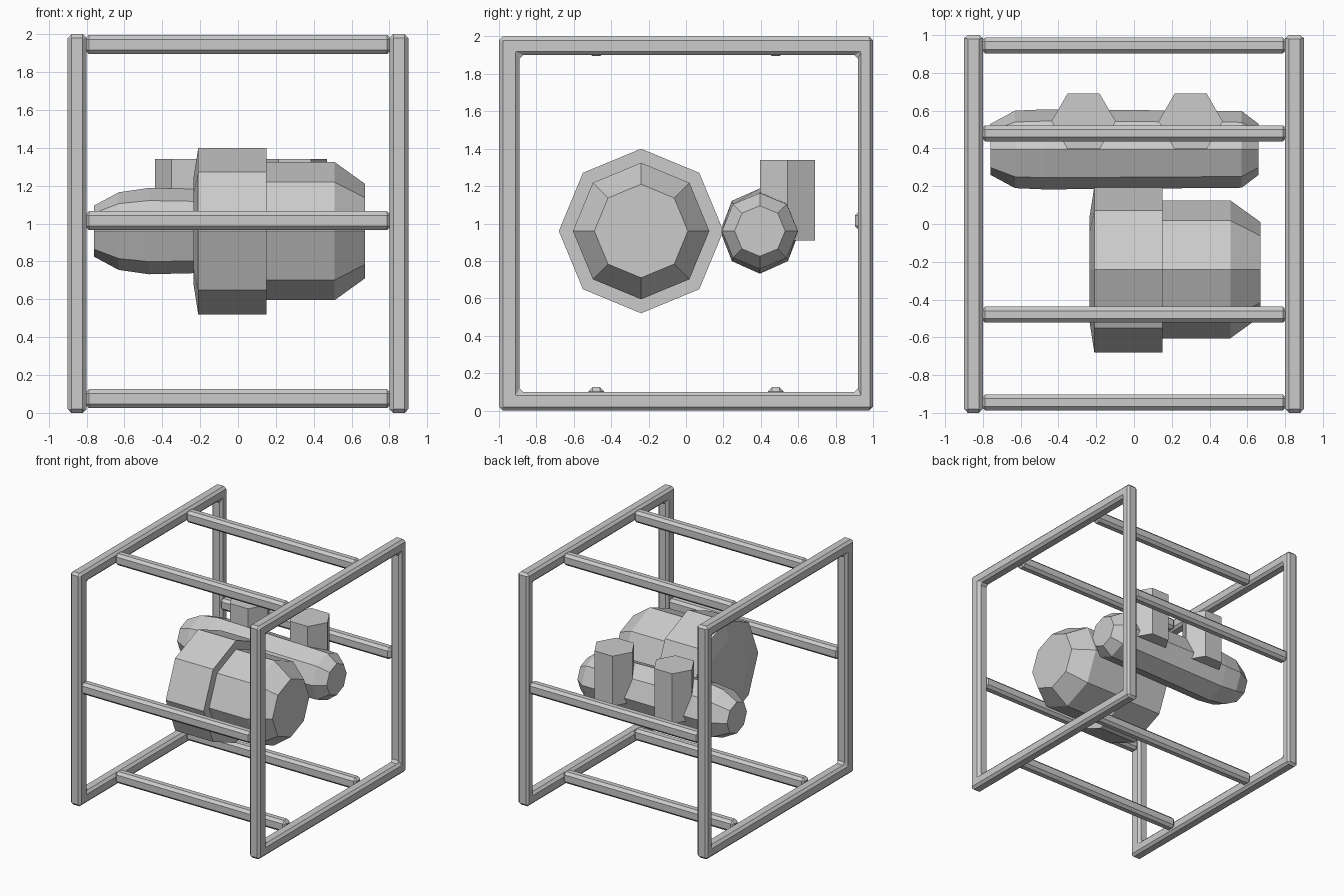
import bpy
import bmesh
from math import cos, sin, tau

cube = bpy.data.objects.get("Cube")
if cube:
    bpy.data.objects.remove(cube, do_unlink=True)

GREY = (0.6, 0.6, 0.6, 1)
grey = bpy.data.materials.new("plain grey")
grey.use_nodes = True
grey.diffuse_color = GREY
grey.node_tree.nodes["Principled BSDF"].inputs["Base Color"].default_value = GREY


def finish(name, bm, bevel=0):
    bmesh.ops.recalc_face_normals(bm, faces=bm.faces)
    mesh = bpy.data.meshes.new(name)
    bm.to_mesh(mesh)
    bm.free()
    mesh.materials.append(grey)
    obj = bpy.data.objects.new(name, mesh)
    bpy.context.collection.objects.link(obj)
    if bevel:
        mod = obj.modifiers.new("chamfer", "BEVEL")
        mod.width = bevel
        mod.segments = 1
        mod.limit_method = "ANGLE"
    return obj


def loft(name, rings, cap=True, bevel=0):
    """Skin a list of point rings; close the ends, or join last to first."""
    bm = bmesh.new()
    loops = [[bm.verts.new(p) for p in ring] for ring in rings]
    pairs = list(zip(loops, loops[1:]))
    if cap:
        bm.faces.new(loops[0])
        bm.faces.new(loops[-1])
    else:
        pairs.append((loops[-1], loops[0]))
    for a, b in pairs:
        n = len(a)
        for i in range(n):
            j = (i + 1) % n
            bm.faces.new((a[i], a[j], b[j], b[i]))
    return finish(name, bm, bevel)


def turned(name, y, z, profile, sides=8):
    """Faceted body along x from (x, y radius, z radius) stations."""
    angles = [tau * i / sides for i in range(sides)]
    return loft(name, [[(x, y + ry * cos(a), z + rz * sin(a)) for a in angles]
                       for x, ry, rz in profile])


def box(name, centre, size, bevel):
    bm = bmesh.new()
    bmesh.ops.create_cube(bm, size=1)
    bmesh.ops.scale(bm, vec=size, verts=bm.verts)
    bmesh.ops.translate(bm, vec=centre, verts=bm.verts)
    return finish(name, bm, bevel)


# Square side frames
outer = [(-1, 0), (1, 0), (1, 2), (-1, 2)]
inner = [(-0.89, 0.1), (0.92, 0.1), (0.92, 1.9), (-0.89, 1.9)]
for side, s in (("left", 1), ("right", -1)):
    xa, xb = s * 0.8, s * 0.9
    loft(side + "_frame",
         [[(xa, *o), (xb, *o), (xb, *i), (xa, *i)] for o, i in zip(outer, inner)],
         cap=False, bevel=0.02)

# Cross bars joining the frames
for end, s in (("front", -1), ("back", 1)):
    for level, y, z in (("top", 0.48, 1.945), ("middle", 0.945, 1.015),
                        ("bottom", 0.48, 0.075)):
        box(f"{end}_{level}_bar", (0, s * y, z), (1.62, 0.085, 0.1), 0.022)

# Large drum with its wide collar
turned("drum_collar", -0.24, 0.96,
       [(-0.235, 0.28, 0.28), (-0.21, 0.44, 0.44), (0.15, 0.44, 0.44)])
turned("drum_body", -0.24, 0.96,
       [(0.14, 0.365, 0.365), (0.51, 0.365, 0.365), (0.67, 0.25, 0.25)])

# Slim tank behind the drum
turned("tank", 0.395, 0.96,
       [(-0.76, 0.135, 0.135), (-0.63, 0.205, 0.205), (-0.47, 0.212, 0.228),
        (0.57, 0.203, 0.203), (0.66, 0.135, 0.135)])

# Hexagonal posts on the tank
for side, x in (("left", 0.3), ("right", -0.267)):
    loft(side + "_post",
         [[(x + 0.17 * cos(tau * i / 6), 0.543 + 0.17 * sin(tau * i / 6), z)
           for i in range(6)] for z in (0.91, 1.34)])
